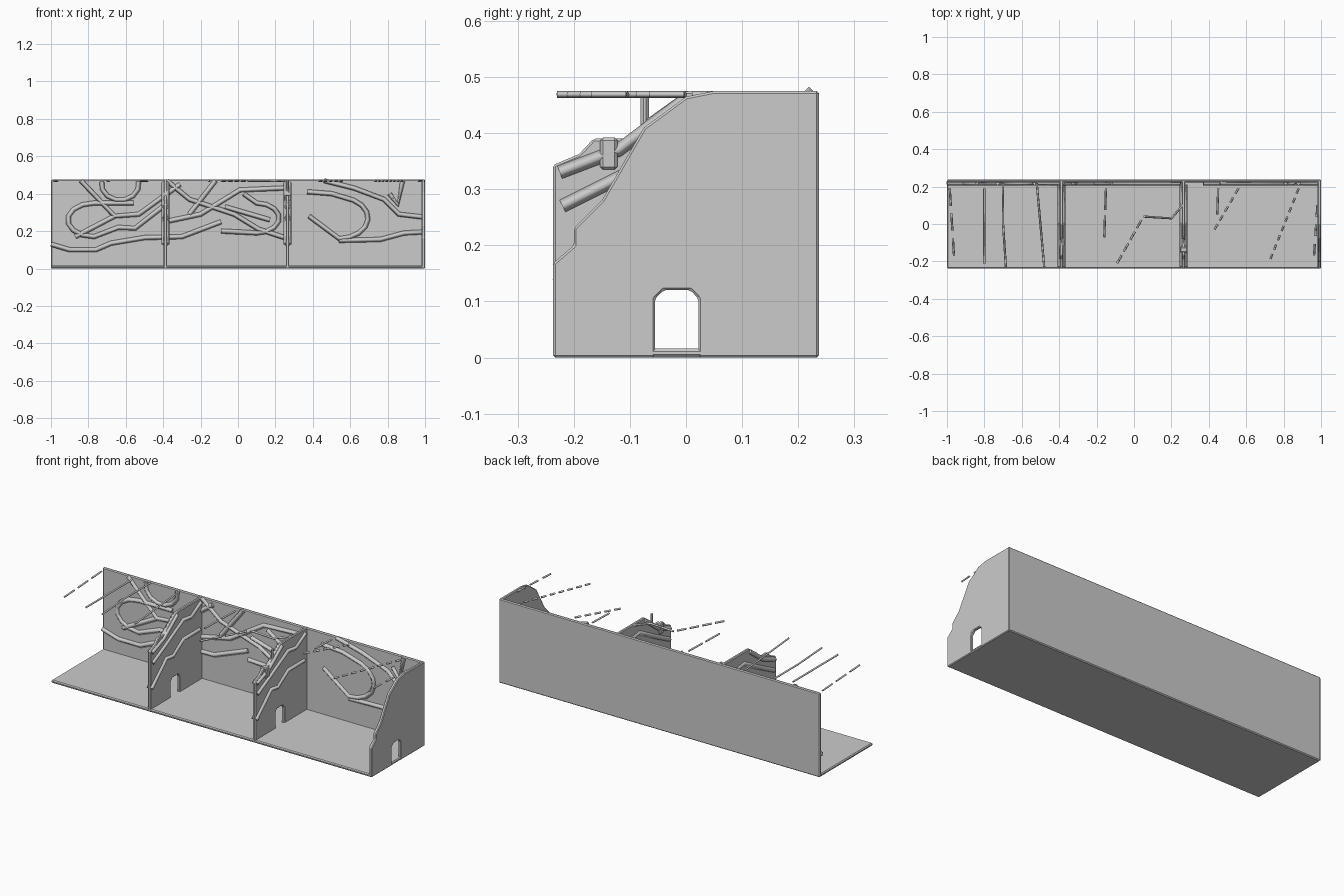
import bpy, bmesh
from math import cos, sin, radians
from mathutils import Vector

if "Cube" in bpy.data.objects:
    bpy.data.objects.remove(bpy.data.objects["Cube"])


def add(name, bm, chamfer):
    me = bpy.data.meshes.new(name)
    bm.to_mesh(me)
    ob = bpy.data.objects.new(name, me)
    bpy.context.collection.objects.link(ob)
    m = ob.modifiers.new("chamfer", 'BEVEL')
    m.width, m.segments, m.limit_method = chamfer, 1, 'ANGLE'


def box(name, lo, hi):
    bm = bmesh.new()
    bmesh.ops.create_cube(bm, size=1)
    for v in bm.verts:
        v.co = Vector([(a + b) / 2 + c * (b - a) for a, b, c in zip(lo, hi, v.co)])
    add(name, bm, 0.005)


def partition(name, x, edge, t=0.018):
    """Cross wall: doorway notch at the floor, broken upper front edge."""
    door = [(-0.055, 0), (-0.055, 0.105), (-0.04, 0.12), (0.008, 0.12), (0.022, 0.105), (0.022, 0)]
    prof = [(-0.237, 0)] + door + [(0.237, 0), (0.237, 0.475)] + edge
    bm = bmesh.new()
    f = bm.faces.new([bm.verts.new((x - t / 2, y, z)) for y, z in prof])
    for v in bmesh.ops.extrude_face_region(bm, geom=[f])['geom']:
        if isinstance(v, bmesh.types.BMVert):
            v.co.x += t
    bmesh.ops.recalc_face_normals(bm, faces=bm.faces)
    add(name, bm, 0.004)


def strands(name, paths, r):
    """Faceted four-sided strands along polylines."""
    cu = bpy.data.curves.new(name, 'CURVE')
    cu.dimensions = '3D'
    cu.bevel_depth, cu.bevel_resolution, cu.use_fill_caps = r, 0, True
    for pts in paths:
        s = cu.splines.new('POLY')
        s.points.add(len(pts) - 1)
        for p, c in zip(s.points, pts):
            p.co = (*c, 1)
    bpy.context.collection.objects.link(bpy.data.objects.new(name, cu))


def arc(cx, cz, rx, rz, a0, a1, n=7):
    angles = [radians(a0 + (a1 - a0) * i / n) for i in range(n + 1)]
    return [(cx + rx * cos(a), cz + rz * sin(a)) for a in angles]


def dashes(a, b, n, fill):
    """Split a straight line into n dashes."""
    a, b = Vector(a), Vector(b)
    return [[a.lerp(b, i / n), a.lerp(b, (i + fill) / n)] for i in range(n)]


# floor and back wall
box("floor", (-1, -0.237, 0), (1, 0.237, 0.016))
box("back_wall", (-1, 0.222, 0), (1, 0.237, 0.475))

# cross walls
mid = [(0, 0.475), (-0.07, 0.425), (-0.105, 0.39), (-0.165, 0.39), (-0.19, 0.363), (-0.237, 0.343)]
low = [(0.05, 0.475), (0, 0.465), (-0.075, 0.41), (-0.15, 0.28), (-0.2, 0.23), (-0.2, 0.2),
       (-0.237, 0.168)]
partition("left_partition", -0.388, mid)
partition("right_partition", 0.265, mid)
partition("end_wall", 0.991, low)

# vines on the back wall, as x, z: one group per bay
left_bay = [
    [(-1, .13), (-.9, .1), (-.76, .1), (-.68, .135), (-.5, .165), (-.3, .17), (-.09, .25)],
    [(-.56, .35)] + arc(-.77, .26, .14, .09, 90, 270) + [(-.64, .22), (-.55, .215), (-.39, .34)],
    [(-.84, .47), (-.66, .28), (-.53, .29), (-.31, .45)],
    arc(-.63, .45, .1, .085, 170, 370),
    [(-.87, .17), (-.66, .28)],
]
middle_bay = [
    [(-.39, .25), (-.2, .29), (.01, .42), (.25, .43)],
    [(-.38, .47), (-.26, .37), (-.02, .29), (.11, .21), (.25, .165)],
    [(-.09, .2)] + arc(.1, .27, .12, .08, -90, 90) + [(.03, .4)],
    [(-.12, .47), (-.26, .29)],
    [(-.07, .33), (.17, .26)],
]
right_bay = [
    [(.37, .41), (.5, .4)] + arc(.54, .27, .155, .11, 60, -90) + [(.38, .28)],
    [(.46, .47), (.62, .43), (.78, .37), (.86, .29), (.99, .275)],
    [(.54, .15), (.76, .155), (.89, .19), (.99, .195)],
    [(.88, .47), (.855, .34), (.81, .4)],
]
for bay, paths in (("left", left_bay), ("middle", middle_bay), ("right", right_bay)):
    strands(bay + "_bay_vines", [[(x, 0.219, z) for x, z in p] for p in paths], 0.013)

# vines on both faces of the inner cross walls, as y, z
side_vines = [
    [(.21, .45), (.12, .4), (.05, .41), (-.1, .33), (-.22, .27)],
    [(.2, .3), (.05, .3), (-.04, .24), (-.1, .25), (-.23, .13)],
    [(0, .46), (-.12, .37), (-.225, .33)],
]
for side, x in (("left", -0.388), ("right", 0.265)):
    strands(side + "_partition_vines",
            [[(x + s * 0.009, y, z) for y, z in p] for p in side_vines for s in (-1, 1)], 0.012)

# overhead strands, as x, y
top = [[(-.70, .22), (-.70, 0), (-.685, -.23)], [(-.52, .22), (-.48, -.23)], [(-.80, .19), (-.80, -.21)],
       [(.05, .04), (.2, .03), (.26, .1)], [(.45, .19), (.445, .05)]]
top += dashes((-.985, .19), (-.96, -.21), 3, .7)
top += dashes((-.15, .19), (-.16, -.1), 2, .8)
top += dashes((-.09, -.21), (.05, .04), 4, .7)
top += dashes((.43, -.03), (.57, .21), 5, .6)
top += dashes((.88, .19), (.72, -.21), 8, .55)
top += dashes((.98, .1), (.96, -.21), 3, .6)
strands("overhead_strands", [[(x, y, 0.469) for x, y in p] for p in top], 0.006)

# short hanging post and knot above the right partition
box("hanging_post", (0.258, -0.081, 0.4), (0.272, -0.066, 0.47))
box("vine_knot", (0.245, -0.153, 0.335), (0.285, -0.122, 0.392))
